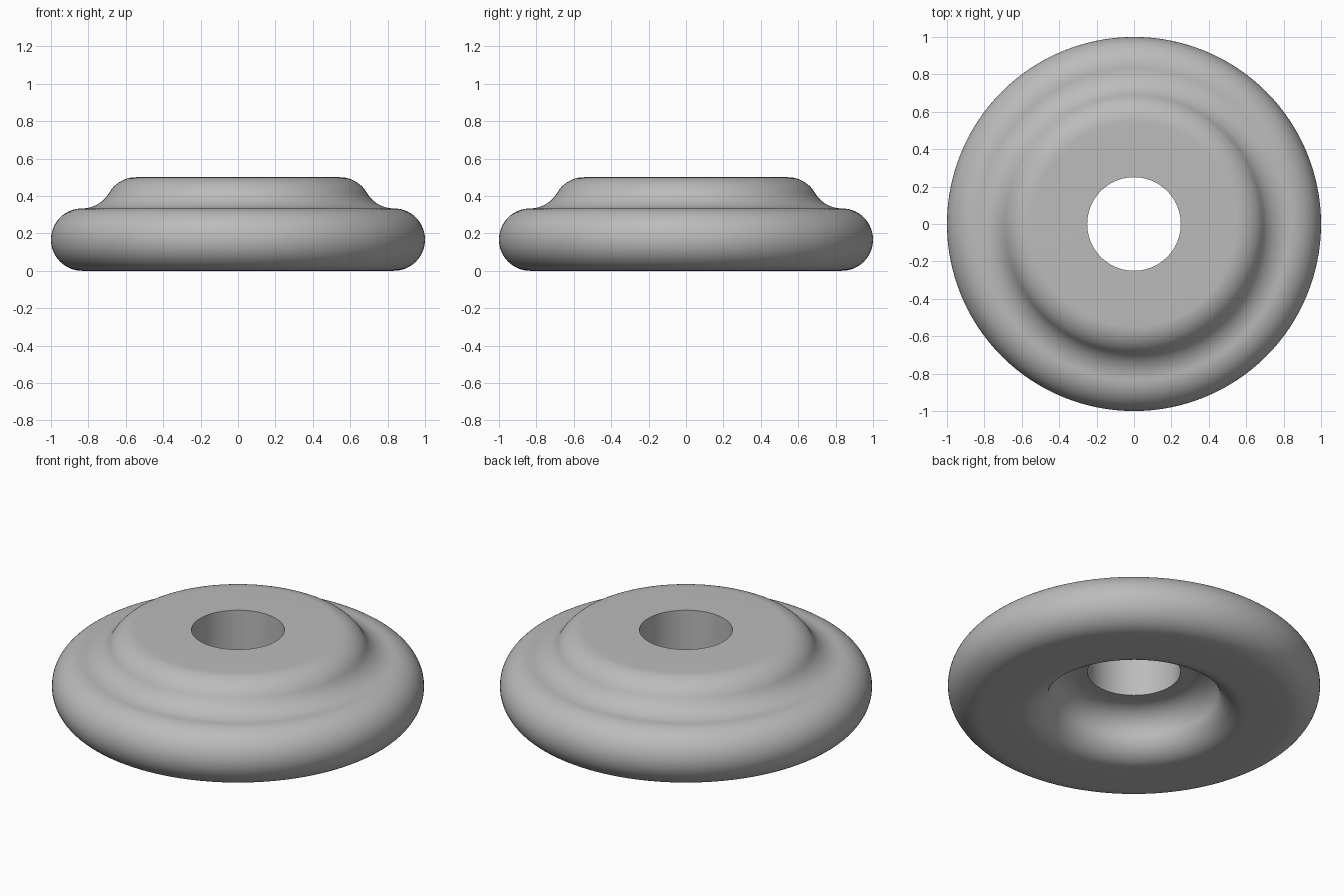
import bpy
import bmesh
from math import sin, cos, acos, pi, radians

cube = bpy.data.objects.get("Cube")
if cube:
    bpy.data.objects.remove(cube)

SEGMENTS = 128
HOLE, TOP, BRIM, CEILING = 0.25, 0.5, 1 / 3, 0.25


def arc(cx, cz, radius, start, end, steps=14):
    """Points on an arc; angles in radians from +x towards +z."""
    angles = [start + (end - start) * i / steps for i in range(steps + 1)]
    return [(cx + radius * cos(a), cz + radius * sin(a)) for a in angles]


# Shoulder: two tangent arcs from the raised top to the brim
R = BRIM / 2
sweep = acos(1 - (TOP - BRIM) / (2 * R))
brim_x = 1 - R
crown_x = brim_x - 2 * R * sin(sweep)
profile = [(HOLE, TOP)]
profile += arc(crown_x, TOP - R, R, pi / 2, pi / 2 - sweep)
profile += arc(brim_x, BRIM + R, R, 1.5 * pi - sweep, 1.5 * pi)[1:]

# Round outer edge
profile += arc(brim_x, R, R, pi / 2, -pi / 2, 32)[1:]

# Recess underneath: rounded lip, then a hollow up to the ceiling
LIP, r = 0.605, 0.15
sweep = acos(1 - CEILING / (2 * r))
hollow_x = LIP - 2 * r * sin(sweep)
profile += arc(LIP, r, r, 1.5 * pi, 1.5 * pi - sweep)
profile += arc(hollow_x, CEILING - r, r, pi / 2 - sweep, pi / 2)[1:]
profile.append((HOLE, CEILING))

# Revolve the closed profile
bm = bmesh.new()
rings = [[bm.verts.new((x * cos(2 * pi * k / SEGMENTS), x * sin(2 * pi * k / SEGMENTS), z))
          for k in range(SEGMENTS)] for x, z in profile]
for i, ring in enumerate(rings):
    after = rings[(i + 1) % len(rings)]
    for k in range(SEGMENTS):
        n = (k + 1) % SEGMENTS
        bm.faces.new((ring[k], after[k], after[n], ring[n]))
bmesh.ops.recalc_face_normals(bm, faces=bm.faces)
mesh = bpy.data.meshes.new("stepped_ring")
bm.to_mesh(mesh)
bm.free()

ring_object = bpy.data.objects.new("stepped_ring", mesh)
bpy.context.collection.objects.link(ring_object)

# Plain grey
grey = bpy.data.materials.new("plain grey")
grey.use_nodes = True
colour = (0.5, 0.5, 0.5, 1)
grey.diffuse_color = colour
grey.node_tree.nodes["Principled BSDF"].inputs["Base Color"].default_value = colour
mesh.materials.append(grey)

bpy.ops.object.select_all(action="DESELECT")
ring_object.select_set(True)
bpy.context.view_layer.objects.active = ring_object
bpy.ops.object.shade_smooth_by_angle(angle=radians(40))
